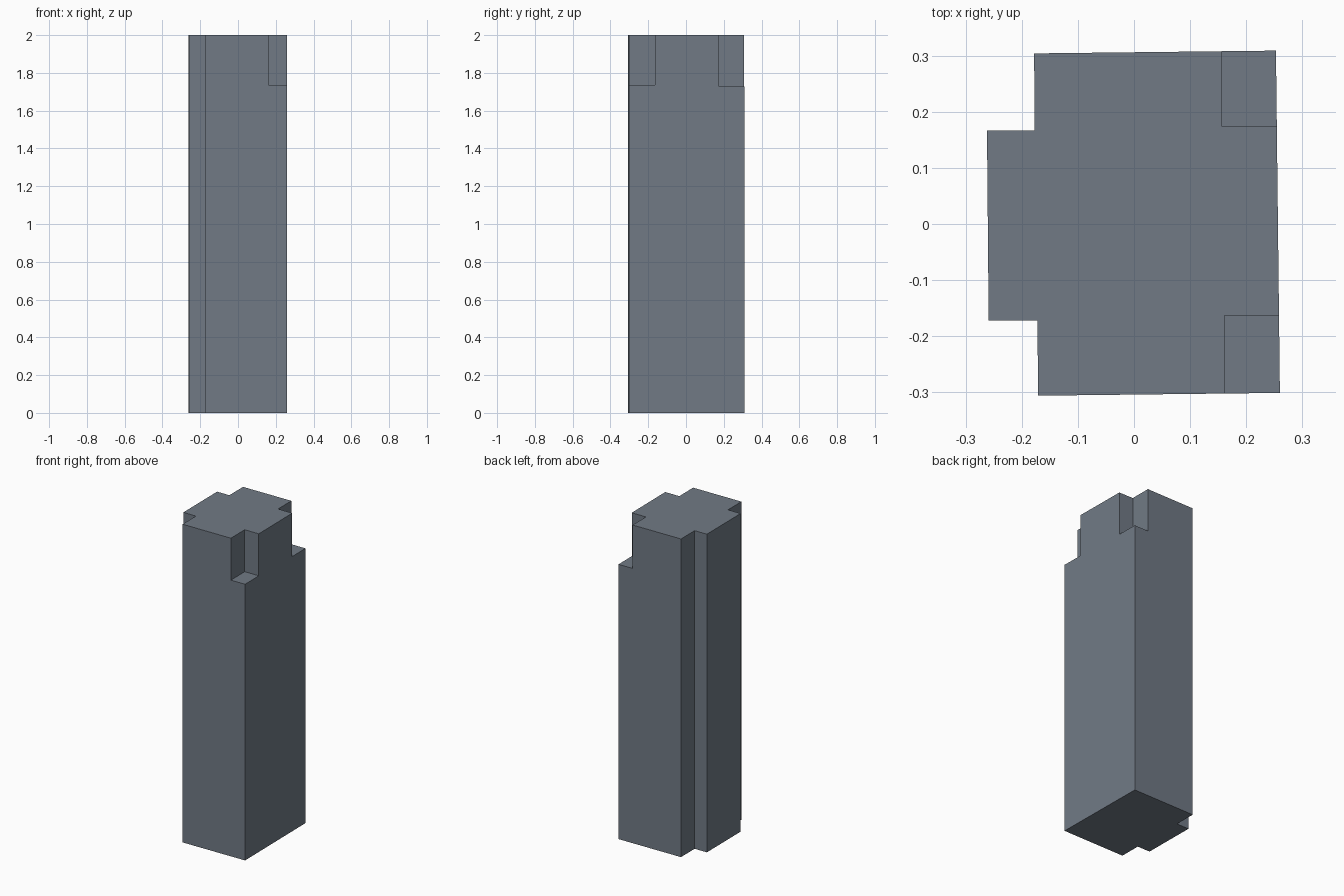
import bpy, bmesh

if "Cube" in bpy.data.objects:
    bpy.data.objects.remove(bpy.data.objects["Cube"])


def prism(name, outline, z0, z1):
    """Extrude a closed xy outline from z0 to z1."""
    bm = bmesh.new()
    face = bm.faces.new([bm.verts.new((x, y, z0)) for x, y in outline])
    top = bmesh.ops.extrude_face_region(bm, geom=[face])["geom"]
    verts = [v for v in top if isinstance(v, bmesh.types.BMVert)]
    bmesh.ops.translate(bm, verts=verts, vec=(0, 0, z1 - z0))
    bmesh.ops.recalc_face_normals(bm, faces=bm.faces)
    mesh = bpy.data.meshes.new(name)
    bm.to_mesh(mesh)
    bm.free()
    obj = bpy.data.objects.new(name, mesh)
    bpy.context.collection.objects.link(obj)
    return obj


# Pillar: slightly skewed footprint with full-height notches on the left corners
pillar = prism("pillar", [
    (-0.171, -0.306), (0.260, -0.301), (0.253, 0.309), (-0.178, 0.304),
    (-0.177, 0.167), (-0.262, 0.167), (-0.259, -0.172), (-0.172, -0.172),
], 0, 2)

# Dark blue-grey stone colour
stone = bpy.data.materials.new("dark_stone")
stone.diffuse_color = (0.165, 0.195, 0.235, 1)
stone.use_nodes = True
stone.node_tree.nodes["Principled BSDF"].inputs["Base Color"].default_value = stone.diffuse_color
pillar.data.materials.append(stone)

# Short notches at the top of the two right corners
notches = {
    "back_notch_cutter": ([(0.156, 0.175), (0.4, 0.175), (0.4, 0.45), (0.155, 0.45)], 1.727),
    "front_notch_cutter": ([(0.163, -0.45), (0.4, -0.45), (0.4, -0.163), (0.161, -0.163)], 1.736),
}
bpy.context.view_layer.objects.active = pillar
for name, (outline, floor) in notches.items():
    cutter = prism(name, outline, floor, 2.2)
    cutter.hide_render = True
    cutter.data.materials.append(stone)
    mod = pillar.modifiers.new(name, "BOOLEAN")
    mod.operation = "DIFFERENCE"
    mod.solver = "EXACT"
    mod.object = cutter
    bpy.ops.object.modifier_apply(modifier=mod.name)
    bpy.data.objects.remove(cutter)
